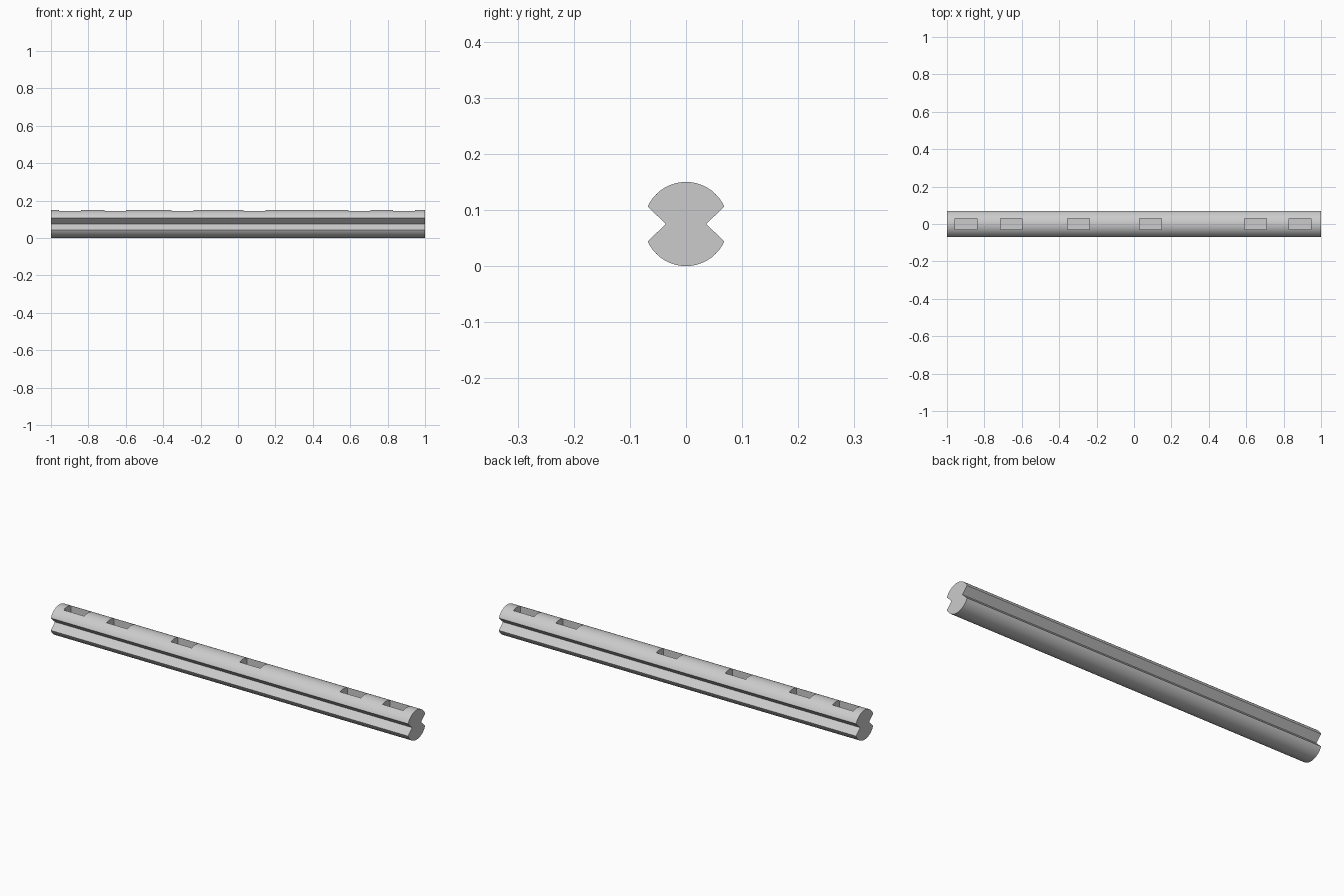
import bpy
import bmesh
import math

default = bpy.data.objects.get("Cube")
if default:
    bpy.data.objects.remove(default, do_unlink=True)

RADIUS = 0.075
LENGTH = 2.0
NOTCH_Y = 0.036          # distance of groove bottom from the axis
NOTCH_EDGE = 24.5        # angle where the groove meets the round face
ARC_STEPS = 32
SLOT_SIZE = (0.116, 0.058)
SLOT_FLOOR = 0.075
SLOT_CENTRES = (-0.898, -0.657, -0.297, 0.088, 0.65, 0.888)

# Single grey finish
grey = bpy.data.materials.new("plain_grey")
grey.use_nodes = True
colour = (0.6, 0.6, 0.6, 1)
grey.diffuse_color = colour
grey.node_tree.nodes["Principled BSDF"].inputs["Base Color"].default_value = colour


def add_object(name, bm):
    bmesh.ops.recalc_face_normals(bm, faces=bm.faces)
    mesh = bpy.data.meshes.new(name)
    bm.to_mesh(mesh)
    bm.free()
    obj = bpy.data.objects.new(name, mesh)
    bpy.context.collection.objects.link(obj)
    obj.data.materials.append(grey)
    return obj


# Cross-section: two round caps joined at a neck between V grooves
profile = []
for start, groove_y in ((NOTCH_EDGE, -NOTCH_Y), (180 + NOTCH_EDGE, NOTCH_Y)):
    for i in range(ARC_STEPS + 1):
        a = math.radians(start + (180 - 2 * NOTCH_EDGE) * i / ARC_STEPS)
        profile.append((RADIUS * math.cos(a), RADIUS + RADIUS * math.sin(a)))
    profile.append((groove_y, RADIUS))

# Grooved rod, extruded along its length
bm = bmesh.new()
end = bm.faces.new([bm.verts.new((-LENGTH / 2, y, z)) for y, z in profile])
extruded = bmesh.ops.extrude_face_region(bm, geom=[end], use_keep_orig=True)
moved = [v for v in extruded["geom"] if isinstance(v, bmesh.types.BMVert)]
bmesh.ops.translate(bm, verts=moved, vec=(LENGTH, 0, 0))
rod = add_object("grooved_rod", bm)

# Rectangular pockets cut into the top
bm = bmesh.new()
height = 0.12
for x in SLOT_CENTRES:
    box = bmesh.ops.create_cube(bm, size=1)["verts"]
    bmesh.ops.scale(bm, verts=box, vec=(*SLOT_SIZE, height))
    bmesh.ops.translate(bm, verts=box, vec=(x, 0, SLOT_FLOOR + height / 2))
cutter = add_object("slot_cutter", bm)
cutter.hide_render = True

cut = rod.modifiers.new("slots", "BOOLEAN")
cut.operation = "DIFFERENCE"
cut.solver = "EXACT"
cut.object = cutter

bpy.ops.object.select_all(action="DESELECT")
rod.select_set(True)
bpy.context.view_layer.objects.active = rod
bpy.ops.object.modifier_apply(modifier=cut.name)
bpy.data.objects.remove(cutter, do_unlink=True)
bpy.ops.object.shade_smooth_by_angle(angle=math.radians(30))
